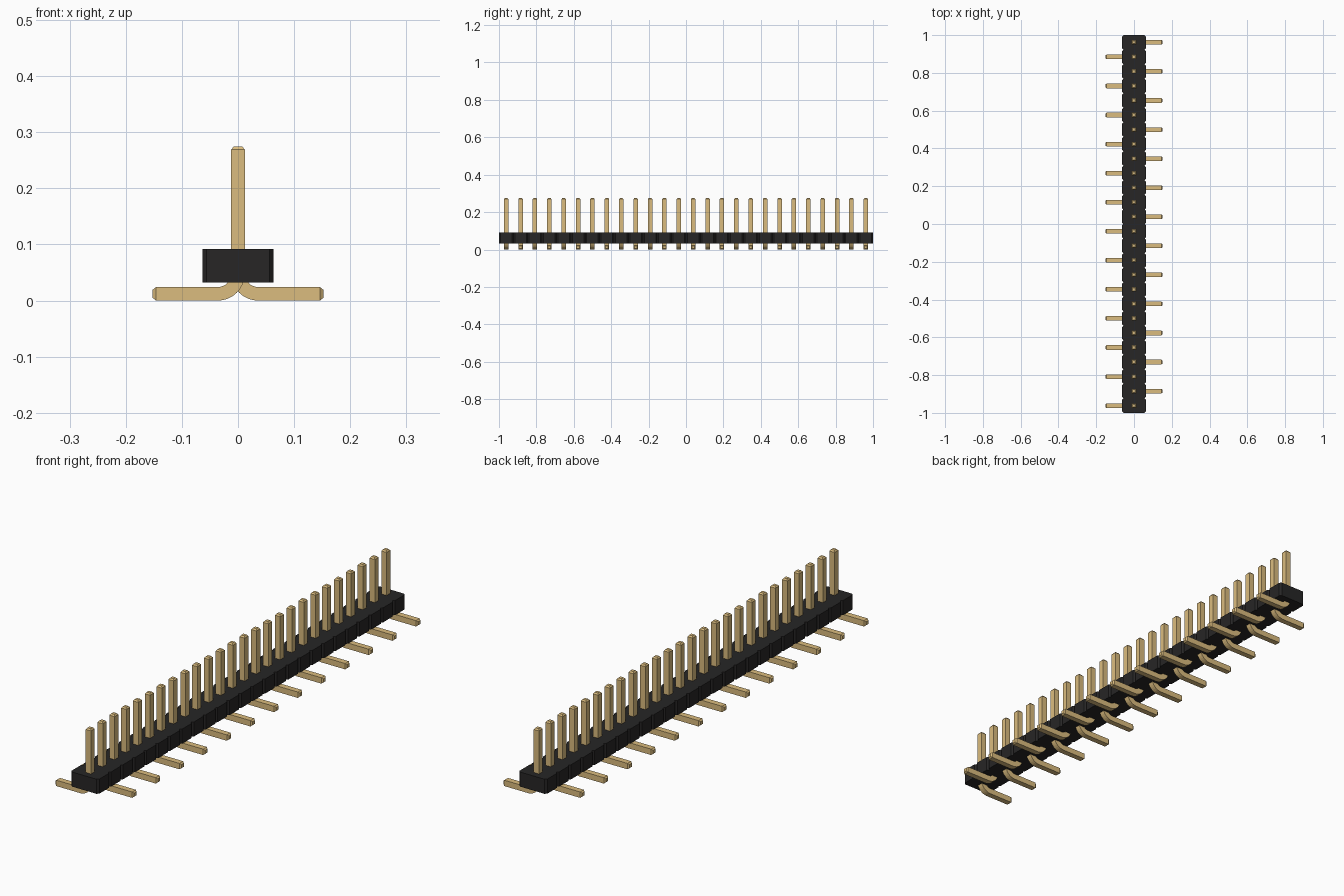
import bpy, bmesh, math
from mathutils import Vector

if "Cube" in bpy.data.objects:
    bpy.data.objects.remove(bpy.data.objects["Cube"], do_unlink=True)

COUNT = 26
PITCH = 2 / COUNT
HALF_W = 0.0635            # housing half width
Z0, Z1 = 0.032, 0.092      # housing bottom and top
NOTCH = PITCH / 10
PIN = 0.0121               # pin half thickness
TIP = 0.006                # pin tip chamfer


def material(name, color):
    m = bpy.data.materials.new(name)
    m.use_nodes = True
    m.diffuse_color = (*color, 1)
    m.node_tree.nodes["Principled BSDF"].inputs["Base Color"].default_value = (*color, 1)
    return m


def finish(name, bm, mat):
    bmesh.ops.recalc_face_normals(bm, faces=bm.faces)
    mesh = bpy.data.meshes.new(name)
    bm.to_mesh(mesh)
    bm.free()
    mesh.materials.append(mat)
    ob = bpy.data.objects.new(name, mesh)
    bpy.context.collection.objects.link(ob)
    return ob


black = material("black plastic", (0.02, 0.019, 0.019))
gold = material("gold metal", (0.71, 0.504, 0.21))

# Housing: one notched outline extruded upward
side = []
for i in range(COUNT):
    a = -1 + i * PITCH
    b = a + PITCH
    side += [(HALF_W - NOTCH, a), (HALF_W, a + NOTCH), (HALF_W, b - NOTCH)]
side.append((HALF_W - NOTCH, 1))
outline = side + [(-x, y) for x, y in reversed(side)]
bm = bmesh.new()
base = bm.faces.new([bm.verts.new((x, y, Z0)) for x, y in outline])
top = bmesh.ops.extrude_face_region(bm, geom=[base])["geom"]
bmesh.ops.translate(bm, vec=(0, 0, Z1 - Z0),
                    verts=[v for v in top if isinstance(v, bmesh.types.BMVert)])
finish("housing", bm, black)

# Pin path in x/z: foot end, rounded bend, upright; (x, z, tangent angle, scale)
RADIUS = 0.036
SHRINK = 0.6
path = [(0.152, PIN, math.pi, SHRINK), (0.152 - TIP, PIN, math.pi, 1)]
STEPS = 8
for i in range(STEPS + 1):
    t = i / STEPS * math.pi / 2
    path.append((RADIUS - RADIUS * math.sin(t), PIN + RADIUS - RADIUS * math.cos(t),
                 math.pi - t, 1))
path += [(0, 0.275 - TIP, math.pi / 2, 1), (0, 0.275, math.pi / 2, SHRINK)]


def make_pin_mesh():
    bm = bmesh.new()
    rings = []
    for x, z, angle, s in path:
        normal = Vector((-math.sin(angle), 0, math.cos(angle)))
        across = Vector((0, 1, 0))
        rings.append([bm.verts.new(Vector((x, 0, z)) + (normal * u + across * v) * PIN * s)
                      for u, v in ((-1, -1), (1, -1), (1, 1), (-1, 1))])
    for a, b in zip(rings, rings[1:]):
        for k in range(4):
            n = (k + 1) % 4
            bm.faces.new((a[k], a[n], b[n], b[k]))
    bm.faces.new(rings[0])
    bm.faces.new(rings[-1])
    return bm


# Pins: feet alternate left and right along the row
first = finish("pin_1", make_pin_mesh(), gold)
for p in first.data.polygons:
    p.use_smooth = False
for i in range(COUNT):
    ob = first
    if i:
        ob = bpy.data.objects.new(f"pin_{i + 1}", first.data)
        bpy.context.collection.objects.link(ob)
    ob.location.y = -1 + (i + 0.5) * PITCH
    ob.rotation_euler.z = 0 if i % 2 else math.pi
